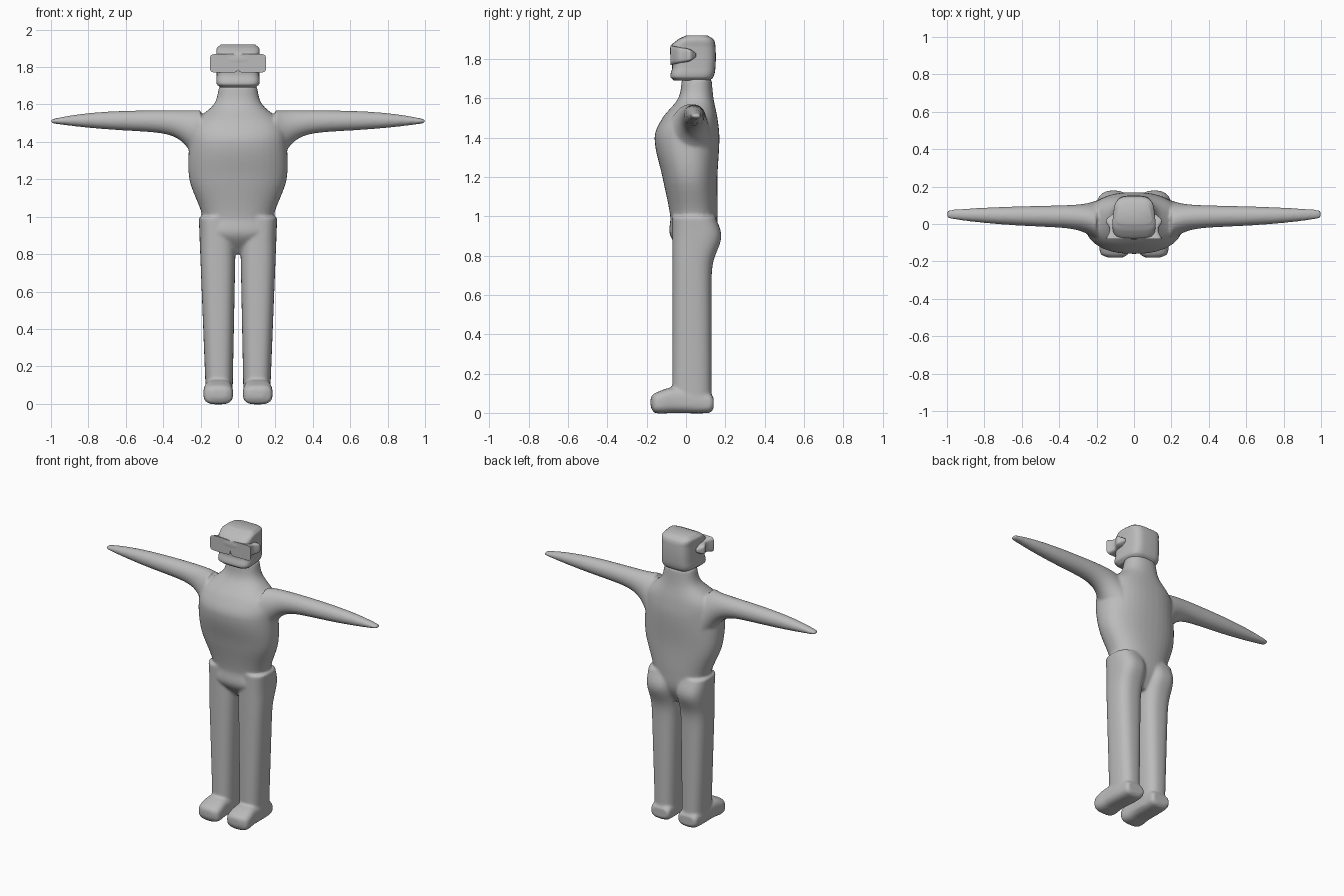
import bpy
import bmesh
from math import cos, sin, pi, exp, radians, copysign
from mathutils import Vector

cube = bpy.data.objects.get("Cube")
if cube:
    bpy.data.objects.remove(cube, do_unlink=True)

shade = 0.5
grey = bpy.data.materials.new("plain grey")
grey.use_nodes = True
grey.diffuse_color = (shade, shade, shade, 1)
grey.node_tree.nodes["Principled BSDF"].inputs["Base Color"].default_value = grey.diffuse_color


def interpolate(keys, steps=6):
    """Smooth cubic interpolation through the key sections."""
    keys = [Vector(key) for key in keys]
    last = len(keys) - 1

    def slope(i):
        before, after = keys[max(i - 1, 0)], keys[min(i + 1, last)]
        return (after - before) / (after[0] - before[0])

    result = []
    for i in range(last):
        start, end = keys[i], keys[i + 1]
        span = end[0] - start[0]
        for step in range(steps):
            t = step / steps
            point = start.lerp(end, t * t * (3 - 2 * t))
            point += span * t * (1 - t) * ((1 - t) * slope(i) - t * slope(i + 1))
            point[0] = start[0] + span * t
            result.append(point)
    return result + [keys[last]]


def spread(rule, start, end, count=40):
    """Evaluate a section rule at even stations."""
    return [rule(start + (end - start) * i / count) for i in range(count + 1)]


def signed_power(value, power):
    return copysign(abs(value) ** (2 / power), value)


def loft(bm, axis, sections, power, side=1, taper=0, sides=40):
    """Skin rounded sections (station, low u, high u, low v, high v) along an axis."""
    u_axis, v_axis = [i for i in range(3) if i != axis]
    rings = []
    for station, u_low, u_high, v_low, v_high in sections:
        ring = []
        for k in range(sides):
            angle = 2 * pi * k / sides
            u = signed_power(cos(angle), power)
            v = signed_power(sin(angle), power)
            point = Vector()
            point[axis] = station
            point[u_axis] = (u_low + u_high + (u_high - u_low) * u * (1 - taper * v)) / 2
            point[v_axis] = (v_low + v_high + (v_high - v_low) * v) / 2
            point.x *= side
            ring.append(bm.verts.new(point))
        rings.append(ring)
    faces = [bm.faces.new(rings[0]), bm.faces.new(rings[-1])]
    for ring, following in zip(rings, rings[1:]):
        for k in range(sides):
            n = (k + 1) % sides
            faces.append(bm.faces.new((ring[k], ring[n], following[n], following[k])))
    bmesh.ops.recalc_face_normals(bm, faces=faces)


def finish(name, bm, angle):
    mesh = bpy.data.meshes.new(name)
    bm.to_mesh(mesh)
    bm.free()
    obj = bpy.data.objects.new(name, mesh)
    bpy.context.collection.objects.link(obj)
    mesh.materials.append(grey)
    bpy.ops.object.select_all(action="DESELECT")
    obj.select_set(True)
    bpy.context.view_layer.objects.active = obj
    bpy.ops.object.shade_smooth_by_angle(angle=radians(angle))
    return obj


def arm_section(x):
    """Tapering arm that flares out where it meets the chest."""
    flare = 0.05 * exp((0.3 - x) / 0.06)
    thin = 0.05 * x ** 3
    front = -0.02 + thin - 0.3 * flare
    back = 0.1 - thin / 2 + 0.1 * flare
    bottom = 1.45 + thin - flare
    top = 1.57 - 0.05 * x ** 5
    return x, front, back, bottom, top


def leg_section(z):
    """Straight leg, wider towards the hip, with a seat bulge behind."""
    seat = 0.05 * exp(-((z - 0.9) / 0.1) ** 2)
    inner = 0.03 - 0.02 * z
    outer = 0.17 + 0.04 * z
    return z, inner, outer, -0.07, 0.13 + seat


def mirrored_width(keys):
    return [(z, -width, width, front, back) for z, width, front, back in interpolate(keys)]


# Torso and neck: height, half width, front, back
torso = [
    (0.8, 0.05, 0, 0.1),
    (0.9, 0.2, -0.08, 0.15),
    (1, 0.19, -0.08, 0.16),
    (1.2, 0.26, -0.12, 0.16),
    (1.4, 0.26, -0.16, 0.17),
    (1.5, 0.24, -0.12, 0.16),
    (1.6, 0.13, -0.04, 0.14),
    (1.7, 0.1, -0.02, 0.13),
]
# Foot: depth, inner side, outer side, bottom, top
foot = [
    (-0.18, 0.06, 0.14, 0.03, 0.08),
    (-0.16, 0.03, 0.18, 0, 0.1),
    (-0.06, 0.03, 0.18, 0, 0.13),
    (0.12, 0.03, 0.17, 0, 0.1),
    (0.14, 0.04, 0.16, 0.02, 0.08),
]

bm = bmesh.new()
loft(bm, 2, mirrored_width(torso), power=2.3)
for side in (1, -1):
    loft(bm, 0, spread(arm_section, 0.2, 1), power=2, side=side)
    loft(bm, 2, spread(leg_section, 0.02, 1), power=2.6, side=side)
    loft(bm, 1, interpolate(foot), power=3, side=side)
body = finish("body", bm, angle=180)

# Fuse the limbs into one skin and soften the joints
remesh = body.modifiers.new("fuse", "REMESH")
remesh.mode = "VOXEL"
remesh.voxel_size = 0.007
remesh.use_smooth_shade = True
soften = body.modifiers.new("soften", "SMOOTH")
soften.factor = 0.5
soften.iterations = 12

# Head: height, half width, front, back; narrower towards the back
head = [
    (1.69, 0.09, -0.06, 0.12),
    (1.71, 0.11, -0.08, 0.14),
    (1.76, 0.11, -0.07, 0.15),
    (1.86, 0.11, -0.08, 0.15),
    (1.9, 0.11, -0.04, 0.14),
    (1.92, 0.09, 0, 0.11),
]
bm = bmesh.new()
loft(bm, 2, mirrored_width(head), power=4, taper=0.1)
finish("head", bm, angle=60)

# Goggles: two mirrored halves (depth, width, half height) running back to ear cups
goggles = [
    (-0.08, 0.15, 0.05),
    (-0.03, 0.13, 0.04),
    (0.02, 0.15, 0.03),
    (0.05, 0.12, 0.01),
]
eye_level = 1.82
lens = [(y, 0.001, width, eye_level - half, eye_level + half)
        for y, width, half in interpolate(goggles)]
bm = bmesh.new()
for side in (1, -1):
    loft(bm, 1, lens, power=6, side=side)
finish("goggles", bm, angle=50)
